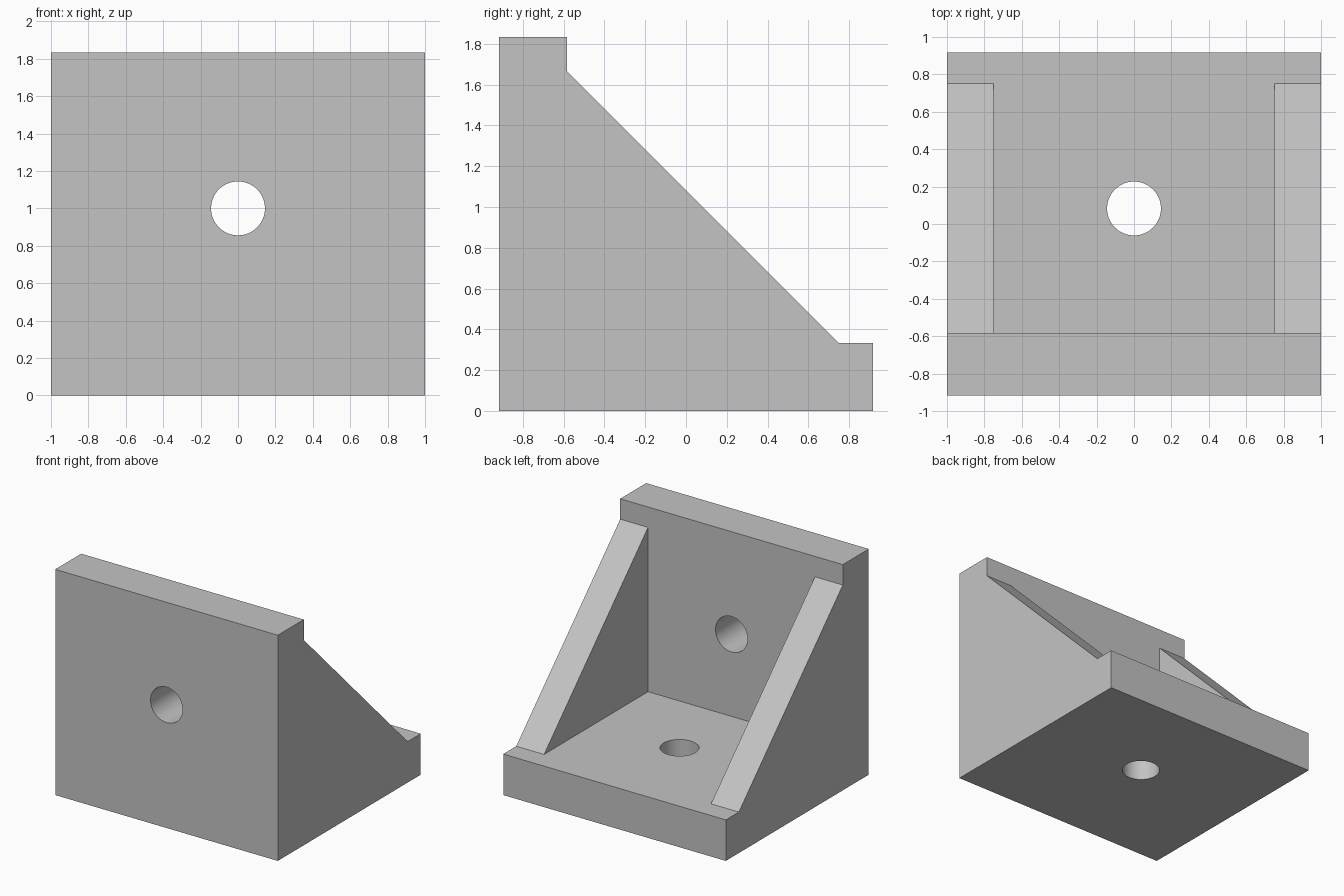
import bpy
import bmesh
from mathutils import Matrix, Vector

cube = bpy.data.objects.get("Cube")
if cube:
    bpy.data.objects.remove(cube, do_unlink=True)

HALF_DEPTH = 0.917    # half of the bracket's y size
HEIGHT = 1.833
PLATE = 0.333         # thickness of both plates
WALL_Y = PLATE - HALF_DEPTH
TOE_Y = 0.75          # foot of the sloping ribs
RIB_TOP = 1.667
RIB_X = 0.75          # inner side of the ribs
HOLE_R = 0.144

grey = bpy.data.materials.new("plain_grey")
grey.use_nodes = True
colour = (0.55, 0.55, 0.55, 1)
grey.diffuse_color = colour
grey.node_tree.nodes["Principled BSDF"].inputs["Base Color"].default_value = colour


def finish(name, bm):
    bmesh.ops.recalc_face_normals(bm, faces=bm.faces[:])
    mesh = bpy.data.meshes.new(name)
    bm.to_mesh(mesh)
    bm.free()
    mesh.materials.append(grey)
    obj = bpy.data.objects.new(name, mesh)
    bpy.context.collection.objects.link(obj)
    return obj


def prism(name, profile, half_width):
    """Extrude a (y, z) profile along x."""
    bm = bmesh.new()
    face = bm.faces.new([bm.verts.new((-half_width, y, z)) for y, z in profile])
    new = bmesh.ops.extrude_face_region(bm, geom=[face])["geom"]
    verts = [v for v in new if isinstance(v, bmesh.types.BMVert)]
    bmesh.ops.translate(bm, verts=verts, vec=(2 * half_width, 0, 0))
    return finish(name, bm)


def drill(name, centre, axis):
    bm = bmesh.new()
    turn = Vector((0, 0, 1)).rotation_difference(Vector(axis)).to_matrix().to_4x4()
    bmesh.ops.create_cone(bm, cap_ends=True, segments=64, radius1=HOLE_R,
                          radius2=HOLE_R, depth=2 * PLATE,
                          matrix=Matrix.Translation(centre) @ turn)
    return finish(name, bm)


# Whole side outline: base plate, upright plate and sloping ribs
bracket = prism("corner_bracket", [
    (-HALF_DEPTH, 0), (HALF_DEPTH, 0), (HALF_DEPTH, PLATE), (TOE_Y, PLATE),
    (WALL_Y, RIB_TOP), (WALL_Y, HEIGHT), (-HALF_DEPTH, HEIGHT)], 1)

# Pocket between the ribs, and one bolt hole through each plate
cutters = [
    prism("pocket_cutter", [(WALL_Y, PLATE), (TOE_Y, PLATE), (TOE_Y, RIB_TOP),
                            (WALL_Y, RIB_TOP)], RIB_X),
    drill("wall_hole_cutter", (0, -HALF_DEPTH + PLATE / 2, 1.0), (0, 1, 0)),
    drill("base_hole_cutter", (0, 0.083, PLATE / 2), (0, 0, 1)),
]
bpy.context.view_layer.objects.active = bracket
bracket.select_set(True)
for cutter in cutters:
    cut = bracket.modifiers.new(cutter.name, "BOOLEAN")
    cut.operation = "DIFFERENCE"
    cut.solver = "EXACT"
    cut.object = cutter
    bpy.ops.object.modifier_apply(modifier=cut.name)
    bpy.data.objects.remove(cutter, do_unlink=True)

# Smooth hole walls, sharp plate edges
bpy.ops.object.shade_smooth_by_angle(angle=0.5)
